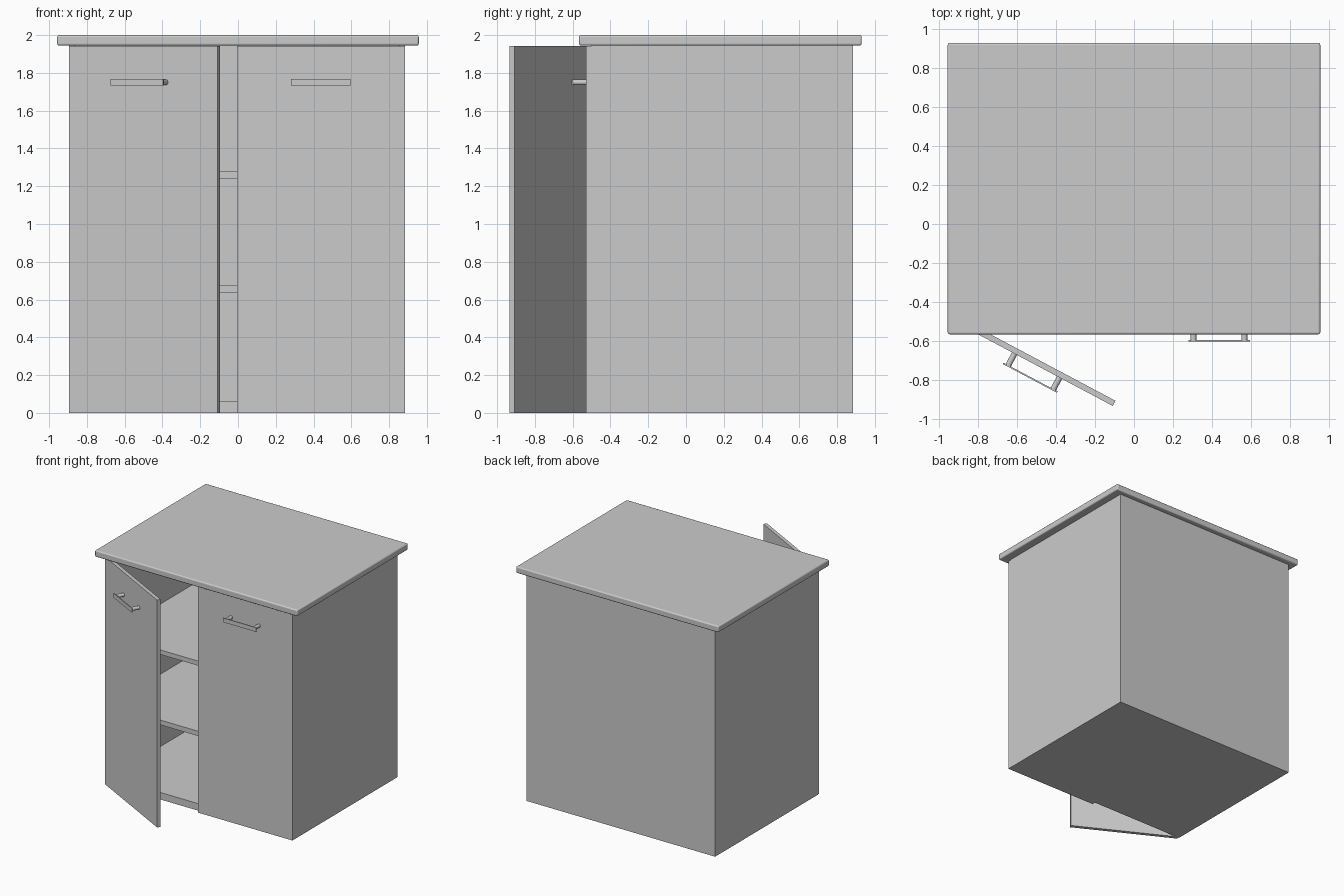
import bpy
import math
from mathutils import Matrix

if "Cube" in bpy.data.objects:
    bpy.data.objects.remove(bpy.data.objects["Cube"])

T = 0.03            # panel thickness
X0, X1 = -0.895, 0.885
Y0, Y1 = -0.50, 0.885
TOP = 1.945


def box(name, lo, hi, matrix=None):
    """Box between two corners, optionally placed by a matrix."""
    size = [b - a for a, b in zip(lo, hi)]
    mid = [(a + b) / 2 for a, b in zip(lo, hi)]
    bpy.ops.mesh.primitive_cube_add(size=1)
    ob = bpy.context.object
    ob.name = name
    ob.data.transform(Matrix.Translation(mid) @ Matrix.Diagonal((*size, 1)))
    if matrix:
        ob.matrix_world = matrix
    return ob


def post(name, x, z, matrix):
    """Round handle post standing out of the door front (local -y)."""
    bpy.ops.mesh.primitive_cylinder_add(vertices=24, radius=0.015, depth=0.07)
    ob = bpy.context.object
    ob.name = name
    ob.data.transform(Matrix.Translation((x, -0.035, z)) @ Matrix.Rotation(math.pi / 2, 4, 'X'))
    ob.matrix_world = matrix
    bpy.ops.object.shade_smooth_by_angle()


def door(side, hinge, angle, sign):
    """Door with handle; local x runs from the hinge edge, front face at y = 0."""
    m = Matrix.Translation(hinge) @ Matrix.Rotation(angle, 4, 'Z')

    def span(a, b):
        return sorted((sign * a, sign * b))

    a, b = span(0, 0.89)
    box(side + "_door", (a, 0, 0), (b, T, 1.942), m)
    a, b = span(0.29, 0.605)
    box(side + "_handle_bar", (a, -0.075, 1.732), (b, -0.067, 1.768), m)
    for i, x in enumerate((0.318, 0.58)):
        post(f"{side}_handle_post_{i + 1}", sign * x, 1.75, m)


# carcass
box("left_side_panel", (X0, Y0, 0), (X0 + T, Y1, TOP))
box("right_side_panel", (X1 - T, Y0, 0), (X1, Y1, TOP))
box("back_panel", (X0 + T, Y1 - T, 0), (X1 - T, Y1, TOP))
for name, z0, z1 in (("bottom_panel", 0, 0.06), ("lower_shelf", 0.637, 0.678),
                     ("upper_shelf", 1.238, 1.277)):
    box(name, (X0 + T, Y0, z0), (X1 - T, Y1 - T, z1))

# countertop with softened edges
counter = box("countertop", (-0.957, -0.567, TOP), (0.957, 0.93, 2.0))
bevel = counter.modifiers.new("soft_edges", 'BEVEL')
bevel.width = 0.01
bevel.segments = 3
bpy.ops.object.shade_smooth_by_angle()

# left door ajar, right door closed
door("left", (X0, -0.517, 0), math.radians(-28), 1)
door("right", (X1, Y0 - T, 0), 0, -1)
